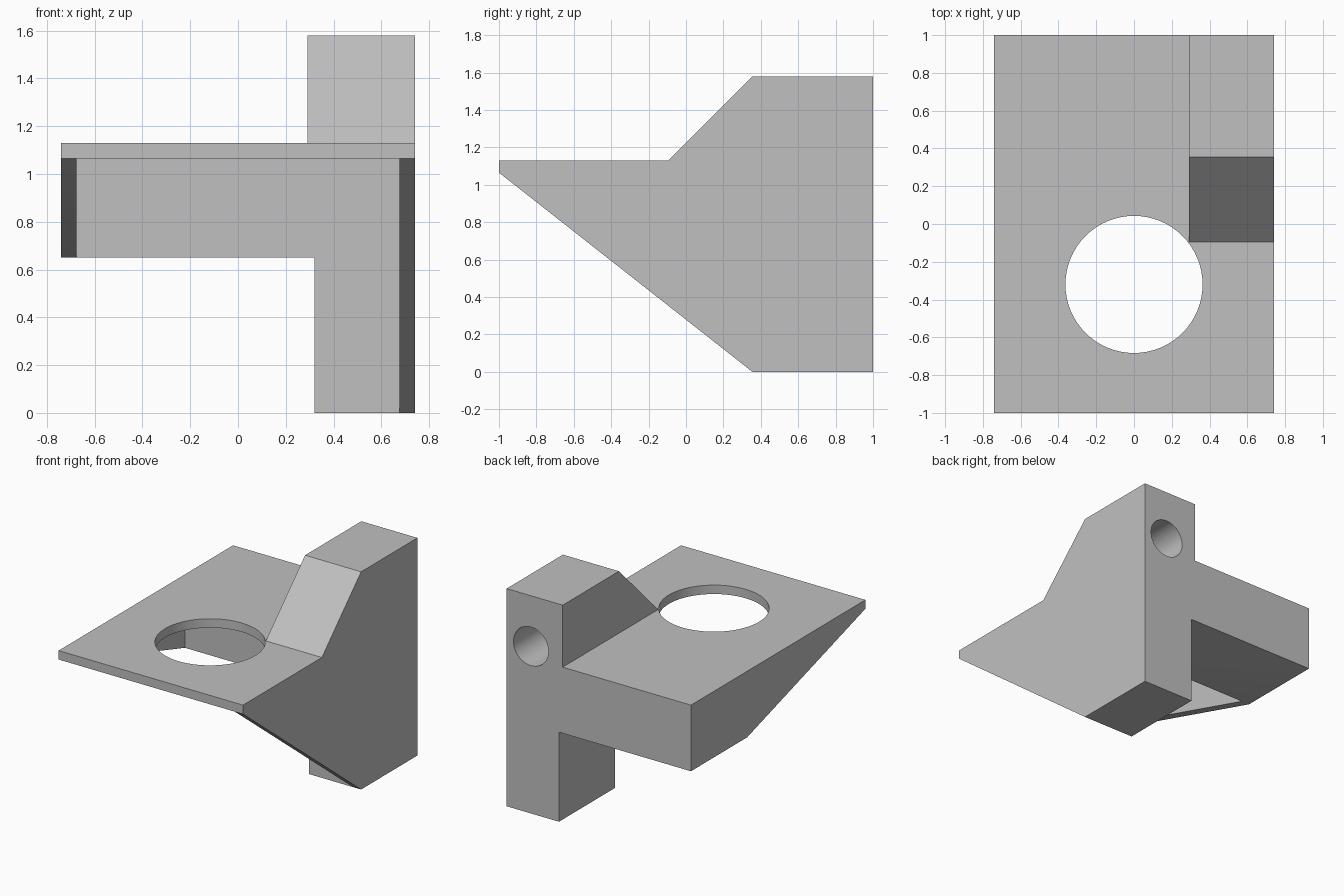
import bpy
import math

cube = bpy.data.objects.get("Cube")
if cube:
    bpy.data.objects.remove(cube, do_unlink=True)

# Main dimensions
HALF_X = 0.74
TOP, UNDER = 1.13, 1.065      # shelf plate
BLOCK_Y = 0.355               # front of the thick back part
BLOCK_Z = 0.65                # underside of the back beam
RIB_X = 0.675                 # inner side of the ribs
COLUMN_X, HEAD_X = 0.32, 0.29
HEAD_Z = 1.58

grey = bpy.data.materials.new("plain grey")
grey.use_nodes = True
colour = (0.53, 0.53, 0.53, 1)
grey.diffuse_color = colour
grey.node_tree.nodes["Principled BSDF"].inputs["Base Color"].default_value = colour


def prism(name, x0, x1, profile):
    """Extrude a (y, z) profile, listed anticlockwise seen from +x."""
    n = len(profile)
    verts = [(x, y, z) for x in (x0, x1) for y, z in profile]
    faces = [list(range(n))[::-1], list(range(n, 2 * n))]
    faces += [(i, (i + 1) % n, (i + 1) % n + n, i + n) for i in range(n)]
    mesh = bpy.data.meshes.new(name)
    mesh.from_pydata(verts, [], faces)
    mesh.materials.append(grey)
    obj = bpy.data.objects.new(name, mesh)
    bpy.context.collection.objects.link(obj)
    return obj


def cylinder(name, radius, depth, location, rotation=(0, 0, 0)):
    bpy.ops.mesh.primitive_cylinder_add(
        vertices=64, radius=radius, depth=depth, location=location, rotation=rotation)
    obj = bpy.context.object
    obj.name = name
    obj.data.materials.append(grey)
    return obj


def box_profile(y0, y1, z0, z1):
    return [(y0, z0), (y1, z0), (y1, z1), (y0, z1)]


# Full side silhouette across the whole width
bracket = prism("bracket", -HALF_X, HALF_X, [
    (-1, UNDER), (BLOCK_Y, 0), (1, 0), (1, HEAD_Z),
    (BLOCK_Y, HEAD_Z), (-0.095, TOP), (-1, TOP)])

# Space beside the raised head
head_cut = prism("head_cutter", -2, HEAD_X, box_profile(-2, 2, TOP, 2))

# Space under the beam and the shallow rib
slope = (UNDER - BLOCK_Z) / (BLOCK_Y + 1)
low_cut = prism("underside_cutter", -2, COLUMN_X, [
    (-2, -1), (2, -1), (2, BLOCK_Z), (BLOCK_Y, BLOCK_Z), (-2, UNDER + slope)])

# Hollow between the two ribs
pocket = prism("pocket_cutter", -RIB_X, RIB_X, box_profile(-2, BLOCK_Y, -1, UNDER))

# Round opening in the shelf and blind bore in the back
opening = cylinder("opening_cutter", 0.363, 1, (0, -0.32, TOP))
bore = cylinder("bore_cutter", 0.14, 1.3, (0.545, 1, 1.213), (math.pi / 2, 0, 0))

bpy.ops.object.select_all(action='DESELECT')
bpy.context.view_layer.objects.active = bracket
bracket.select_set(True)
for cutter in (head_cut, low_cut, pocket, opening, bore):
    cutter.hide_render = True
    mod = bracket.modifiers.new(cutter.name, 'BOOLEAN')
    mod.operation = 'DIFFERENCE'
    mod.solver = 'EXACT'
    mod.object = cutter
    bpy.ops.object.modifier_apply(modifier=mod.name)
    bpy.data.objects.remove(cutter, do_unlink=True)

bpy.ops.object.shade_smooth_by_angle(angle=math.radians(30))
